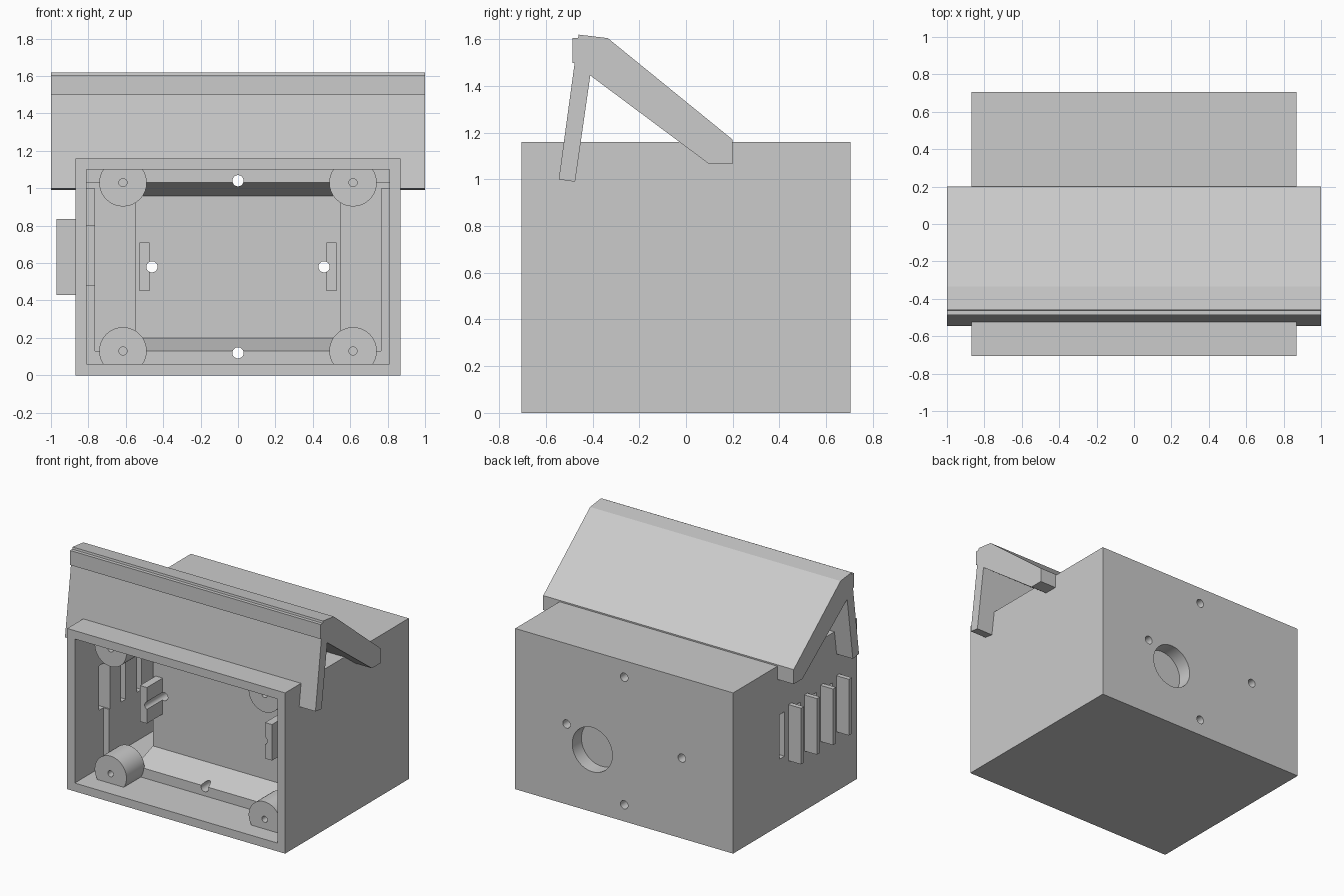
import bpy, bmesh, math

if "Cube" in bpy.data.objects:
    bpy.data.objects.remove(bpy.data.objects["Cube"])

grey = bpy.data.materials.new("plain_grey")
grey.diffuse_color = (0.6, 0.6, 0.6, 1)
grey.use_nodes = True
grey.node_tree.nodes["Principled BSDF"].inputs["Base Color"].default_value = grey.diffuse_color


def prism(name, pts, axis, a, b):
    """Extrude a 2D outline: axis 'x' uses (y, z), axis 'y' uses (x, z)."""
    bm = bmesh.new()
    put = (lambda p, t: (t, p[0], p[1])) if axis == 'x' else (lambda p, t: (p[0], t, p[1]))
    lo = [bm.verts.new(put(p, a)) for p in pts]
    hi = [bm.verts.new(put(p, b)) for p in pts]
    bm.faces.new(lo)
    bm.faces.new(hi)
    n = len(pts)
    for i in range(n):
        j = (i + 1) % n
        bm.faces.new((lo[i], lo[j], hi[j], hi[i]))
    bmesh.ops.recalc_face_normals(bm, faces=bm.faces)
    me = bpy.data.meshes.new(name)
    bm.to_mesh(me)
    bm.free()
    me.materials.append(grey)
    ob = bpy.data.objects.new(name, me)
    bpy.context.collection.objects.link(ob)
    return ob


def box(name, x0, x1, y0, y1, z0, z1):
    return prism(name, [(x0, z0), (x1, z0), (x1, z1), (x0, z1)], 'y', y0, y1)


def circle(cx, cz, r, n=40):
    return [(cx + r * math.cos((i + .5) * math.tau / n),
             cz + r * math.sin((i + .5) * math.tau / n)) for i in range(n)]


def cut(ob, cutter):
    """Subtract the cutter from the object and discard the cutter."""
    cutter.hide_render = True
    m = ob.modifiers.new("cut", 'BOOLEAN')
    m.operation, m.solver, m.object = 'DIFFERENCE', 'EXACT', cutter
    bpy.context.view_layer.objects.active = ob
    bpy.ops.object.modifier_apply(modifier=m.name)
    bpy.data.objects.remove(cutter)


def smooth(ob):
    bpy.ops.object.select_all(action='DESELECT')
    ob.select_set(True)
    bpy.context.view_layer.objects.active = ob
    bpy.ops.object.shade_smooth_by_angle(angle=math.radians(30))


W, D, H, MID = 0.87, 0.705, 1.16, 0.58
BACK = 0.18      # rear of the inner cavity
HOLES = [(0, 0.12), (0, 1.04), (-0.46, MID), (0.46, MID)]
SLOTS = [0.148 - 0.182 * i for i in range(4)]


def drill(ob, y0=-0.6, y1=0.9):
    for x, z in HOLES:
        cut(ob, prism("drill", circle(x, z, 0.03, 24), 'y', y0, y1))


# Open-fronted case
case = box("case", -W, W, -D, D, 0, H)
cut(case, box("cavity", -0.81, 0.81, -1, BACK, 0.06, 1.10))
for y in SLOTS:
    cut(case, box("slot", -1, -0.78, y - 0.028, y + 0.028, 0.48, 0.80))
cut(case, prism("round_recess", circle(0.255, 0.45, 0.16, 48), 'y', 0.6, 0.9))
drill(case)
smooth(case)

# Thick centre panel at the rear of the cavity, with sloped feet
panel = prism("centre_panel", [(BACK, 0.13), (-0.38, 0.13), (-0.186, 0.2),
              (-0.186, 0.96), (-0.38, 1.03), (BACK, 1.03)], 'x', -0.55, 0.55)
drill(panel)
smooth(panel)

# Ledges along the floor and ceiling
for name, z0, z1 in (("lower_ledge", 0.06, 0.13), ("upper_ledge", 1.03, 1.10)):
    ledge = box(name, -0.81, 0.81, -0.38, BACK, z0, z1)
    drill(ledge)
    smooth(ledge)

for s, side in ((-1, "left"), (1, "right")):
    # Side liner panels
    xs = sorted((s * 0.765, s * 0.81))
    liner = box(side + "_liner", *xs, -0.38, BACK, 0.09, 1.0)
    if s < 0:
        for y in SLOTS:
            cut(liner, box("slot", -1, -0.7, y - 0.028, y + 0.028, 0.48, 0.80))
    # Clips beside the middle holes
    xs = sorted((s * 0.472, s * 0.527))
    clip = box(side + "_clip", *xs, -0.365, -0.186, 0.45, 0.71)
    drill(clip)
    smooth(clip)
    # Screw posts, flattened against floor and ceiling
    for level, z in (("lower", 0.13), ("upper", 1.03)):
        ring = [(x, min(max(q, 0.06), 1.10)) for x, q in circle(s * 0.615, z, 0.127, 48)]
        post = prism(f"{level}_{side}_post", ring, 'y', -0.575, -0.37)
        cut(post, prism("screw_hole", circle(s * 0.615, z, 0.022, 20), 'y', -0.7, -0.42))
        smooth(post)

# Vent fins on the left side
for i, y in enumerate(SLOTS):
    box(f"vent_fin_{i + 1}", -0.97, -W, y - 0.108, y - 0.074, 0.43, 0.835)

# Folded roof lid, notched around the case
roof = prism("roof", [(-0.545, 1.0), (-0.475, 0.99), (-0.41, 1.445), (0.10, 1.065),
             (0.20, 1.065), (0.20, 1.17), (-0.335, 1.605), (-0.46, 1.62),
             (-0.462, 1.605), (-0.487, 1.605), (-0.487, 1.50), (-0.477, 1.498)],
             'x', -1, 1)
cut(roof, box("case_notch", -W, W, -D, D, 0, H))
